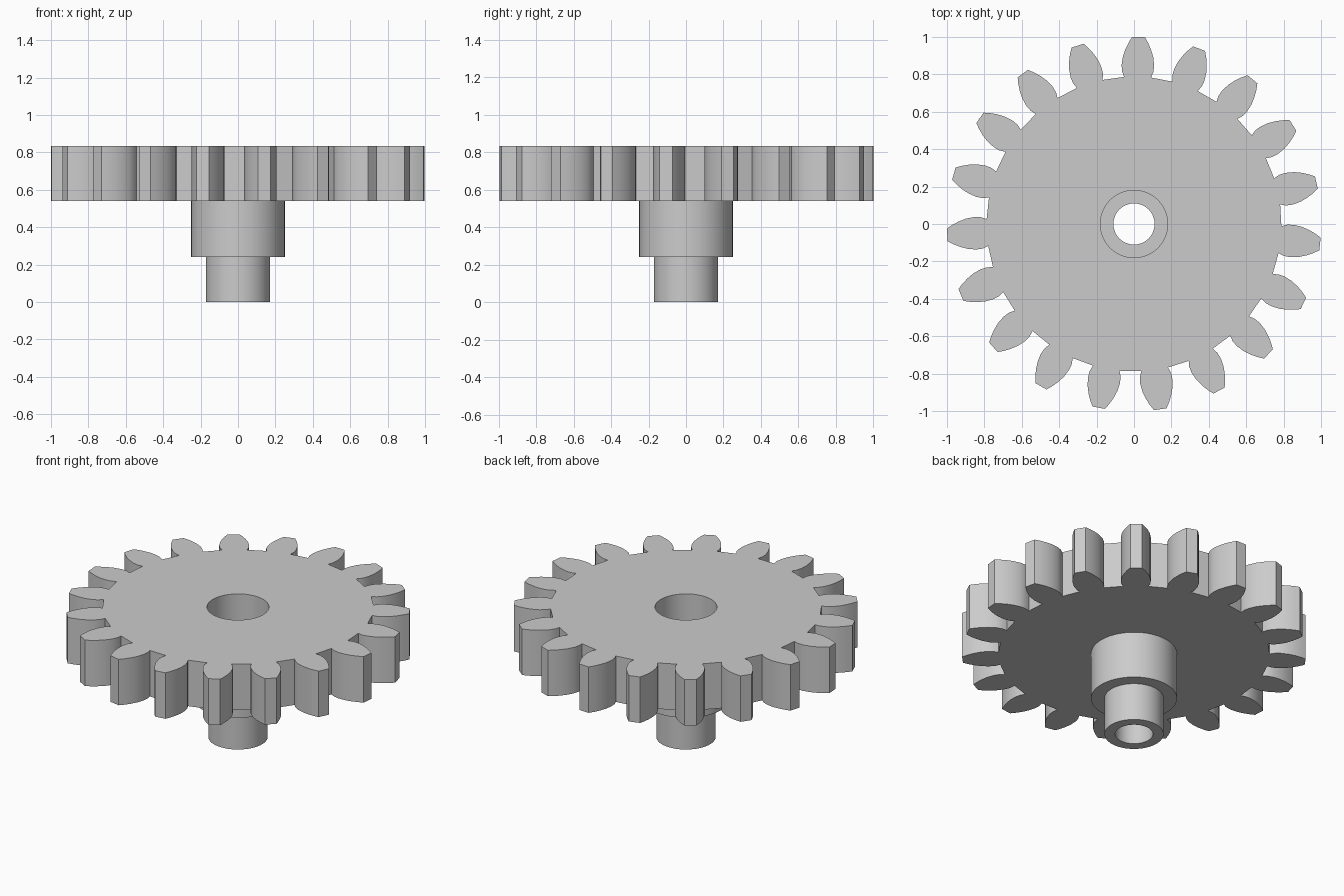
import bpy, bmesh
from math import sin, cos, pi, radians
from mathutils import Vector, Matrix

cube = bpy.data.objects.get("Cube")
if cube:
    bpy.data.objects.remove(cube, do_unlink=True)

TEETH = 19
FIRST_TOOTH = radians(88.6)
SEGMENTS = 64
GEAR_BOTTOM, GEAR_TOP = 0.54, 0.835

# Half a tooth from root to tip: (radial distance, half width)
FLANK = [(0.785, 0.072), (0.815, 0.084), (0.85, 0.087), (0.895, 0.081),
         (0.935, 0.068), (0.97, 0.052), (1.0, 0.034)]

# Stepped sleeve with through bore, from the top recess round to the hub
SLEEVE = [(0.18, GEAR_TOP), (0.18, GEAR_BOTTOM), (0.11, GEAR_BOTTOM), (0.11, 0),
          (0.172, 0), (0.172, 0.24), (0.25, 0.24), (0.25, GEAR_BOTTOM)]


def gear_outline():
    tooth = [(r, -w) for r, w in FLANK] + [(r, w) for r, w in reversed(FLANK)]
    points = []
    for i in range(TEETH):
        turn = Matrix.Rotation(FIRST_TOOTH + i * 2 * pi / TEETH, 2)
        points += [turn @ Vector(p) for p in tooth]
    return points


def ring(bm, points, z):
    return [bm.verts.new((x, y, z)) for x, y in points]


def circle(radius):
    return [(radius * cos(a), radius * sin(a))
            for a in (2 * pi * i / SEGMENTS for i in range(SEGMENTS))]


def bridge(bm, a, b):
    for i in range(len(a)):
        bm.faces.new((a[i - 1], a[i], b[i], b[i - 1]))


def fill_between(bm, outer, inner, up):
    edges = []
    for loop in (outer, inner):
        for i in range(len(loop)):
            pair = (loop[i - 1], loop[i])
            edges.append(bm.edges.get(pair) or bm.edges.new(pair))
    bmesh.ops.triangle_fill(bm, edges=edges, use_beauty=True, normal=(0, 0, up))


bm = bmesh.new()

# Toothed rim
outline = gear_outline()
rim_top = ring(bm, outline, GEAR_TOP)
rim_bottom = ring(bm, outline, GEAR_BOTTOM)
bridge(bm, rim_bottom, rim_top)

# Sleeve below the gear
rings = [ring(bm, circle(r), z) for r, z in SLEEVE]
for lower, upper in zip(rings, rings[1:]):
    bridge(bm, lower, upper)

# Flat gear faces joining rim and sleeve
fill_between(bm, rim_top, rings[0], 1)
fill_between(bm, rim_bottom, rings[-1], -1)
bmesh.ops.recalc_face_normals(bm, faces=bm.faces[:])

mesh = bpy.data.meshes.new("spur_gear_with_hub")
bm.to_mesh(mesh)
bm.free()

# Plain grey finish
grey = bpy.data.materials.new("light_grey")
grey.use_nodes = True
colour = (0.6, 0.6, 0.6, 1)
grey.diffuse_color = colour
grey.node_tree.nodes["Principled BSDF"].inputs["Base Color"].default_value = colour
mesh.materials.append(grey)

gear = bpy.data.objects.new("spur_gear_with_hub", mesh)
bpy.context.collection.objects.link(gear)
bpy.ops.object.select_all(action="DESELECT")
gear.select_set(True)
bpy.context.view_layer.objects.active = gear
bpy.ops.object.shade_smooth_by_angle(angle=radians(30))
